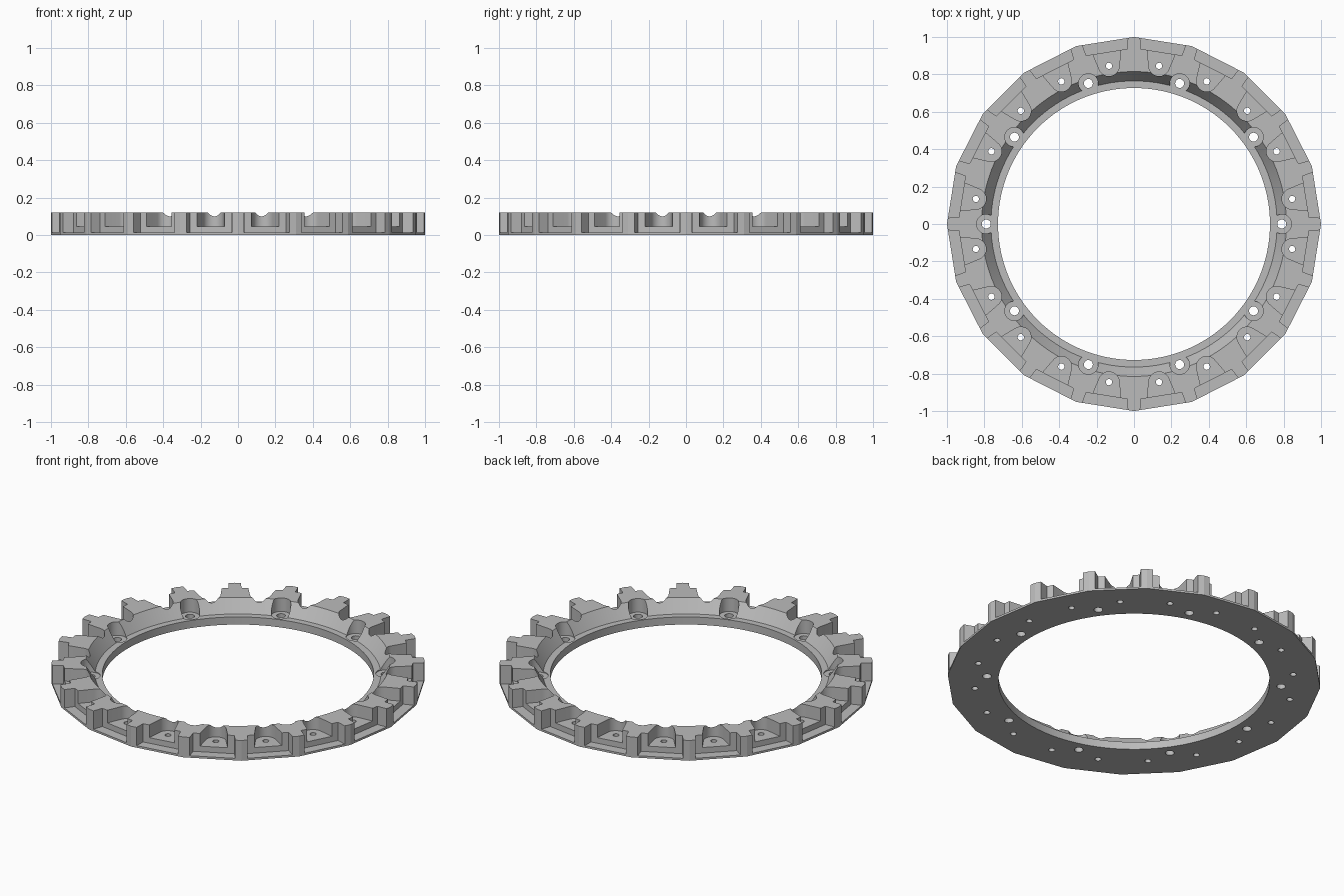
import bpy, bmesh
from math import sin, cos, tan, pi, radians
from mathutils import Matrix

cube = bpy.data.objects.get("Cube")
if cube:
    bpy.data.objects.remove(cube, do_unlink=True)

HEIGHT = 0.12
SIDES = 20
STEP = 2 * pi / SIDES
FACES = [STEP * (i + 0.5) for i in range(SIDES)]   # middles of the outer sides
CORNERS = [STEP * 2 * i for i in range(SIDES // 2)]  # every second corner

grey = bpy.data.materials.new("light grey")
grey.use_nodes = True
colour = (0.5, 0.5, 0.5, 1)
grey.diffuse_color = colour
grey.node_tree.nodes["Principled BSDF"].inputs["Base Color"].default_value = colour


def make_object(name, bm):
    bmesh.ops.recalc_face_normals(bm, faces=bm.faces)
    mesh = bpy.data.meshes.new(name)
    bm.to_mesh(mesh)
    bm.free()
    mesh.materials.append(grey)
    obj = bpy.data.objects.new(name, mesh)
    bpy.context.collection.objects.link(obj)
    return obj


def prisms(name, outline, angles, low, high):
    """Upright prisms with one outline (radial, sideways), repeated round z."""
    bm = bmesh.new()
    for angle in angles:
        turn = Matrix.Rotation(angle, 4, 'Z')
        bottom = [bm.verts.new(turn @ Matrix.Translation((x, y, low)).translation)
                  for x, y in outline]
        face = bm.faces.new(bottom)
        top = bmesh.ops.extrude_face_region(bm, geom=[face])["geom"]
        bmesh.ops.translate(bm, vec=(0, 0, high - low),
                            verts=[v for v in top if isinstance(v, bmesh.types.BMVert)])
    return make_object(name, bm)


def arc(centre, radius, start, end, count):
    return [(centre + radius * cos(start + (end - start) * i / count),
             radius * sin(start + (end - start) * i / count)) for i in range(count + 1)]


def circle(centre, radius, count):
    return arc(centre, radius, 0, 2 * pi, count)[:-1]


def lathe(name, profile, segments):
    """Closed solid of revolution from (radius, z) points, capped at both ends."""
    bm = bmesh.new()
    rings = [[bm.verts.new((r * cos(2 * pi * i / segments), r * sin(2 * pi * i / segments), z))
              for i in range(segments)] for r, z in profile]
    for a, b in zip(rings, rings[1:]):
        for i in range(segments):
            j = (i + 1) % segments
            bm.faces.new((a[i], a[j], b[j], b[i]))
    bm.faces.new(rings[0])
    bm.faces.new(rings[-1])
    return make_object(name, bm)


# Solid twenty-sided blank
ring = prisms("toothed_ring", circle(0, 1, SIDES), [0], 0, HEIGHT)

# Round bore with a flat ledge and a sloping wall above it
bore = lathe("bore_cutter", [(0.727, -0.1), (0.727, 0.045), (0.765, 0.045),
                             (0.815, HEIGHT), (0.882, 0.22)], 120)

# Counterbores that scoop into the sloping wall, with bolt holes
scoops = prisms("counterbore_cutter", circle(0.79, 0.052, 32), CORNERS, 0.04, 0.2)
bolt_holes = prisms("bolt_hole_cutter", circle(0.79, 0.024, 20), CORNERS, -0.1, 0.1)

# Flared pockets with a round inner end, with small holes
flare = radians(14)
pocket_outline = arc(0.856, 0.055, pi / 2 + flare, 3 * pi / 2 - flare, 16)
x, y = pocket_outline[0]
half = y + (1.1 - x) * tan(flare)
pocket_outline += [(1.1, -half), (1.1, half)]
pockets = prisms("pocket_cutter", pocket_outline, FACES, 0.045, 0.2)
small_holes = prisms("small_hole_cutter", circle(0.856, 0.017, 16), FACES, -0.1, 0.1)

# Notches along the rim that leave a narrow tooth at every corner
notch_outline = [(0.93, 0.112), (0.93, -0.112), (1.1, -0.144), (1.1, 0.144)]
notches = prisms("notch_cutter", notch_outline, FACES, 0.012, 0.2)

# Cut everything out of the blank
bpy.context.view_layer.objects.active = ring
for cutter in (bore, notches, pockets, scoops, bolt_holes, small_holes):
    cut = ring.modifiers.new(cutter.name, 'BOOLEAN')
    cut.operation = 'DIFFERENCE'
    cut.solver = 'EXACT'
    cut.object = cutter
    bpy.ops.object.modifier_apply(modifier=cut.name)
    bpy.data.objects.remove(cutter, do_unlink=True)

bpy.ops.object.select_all(action='DESELECT')
ring.select_set(True)
bpy.ops.object.shade_smooth_by_angle(angle=radians(17))
